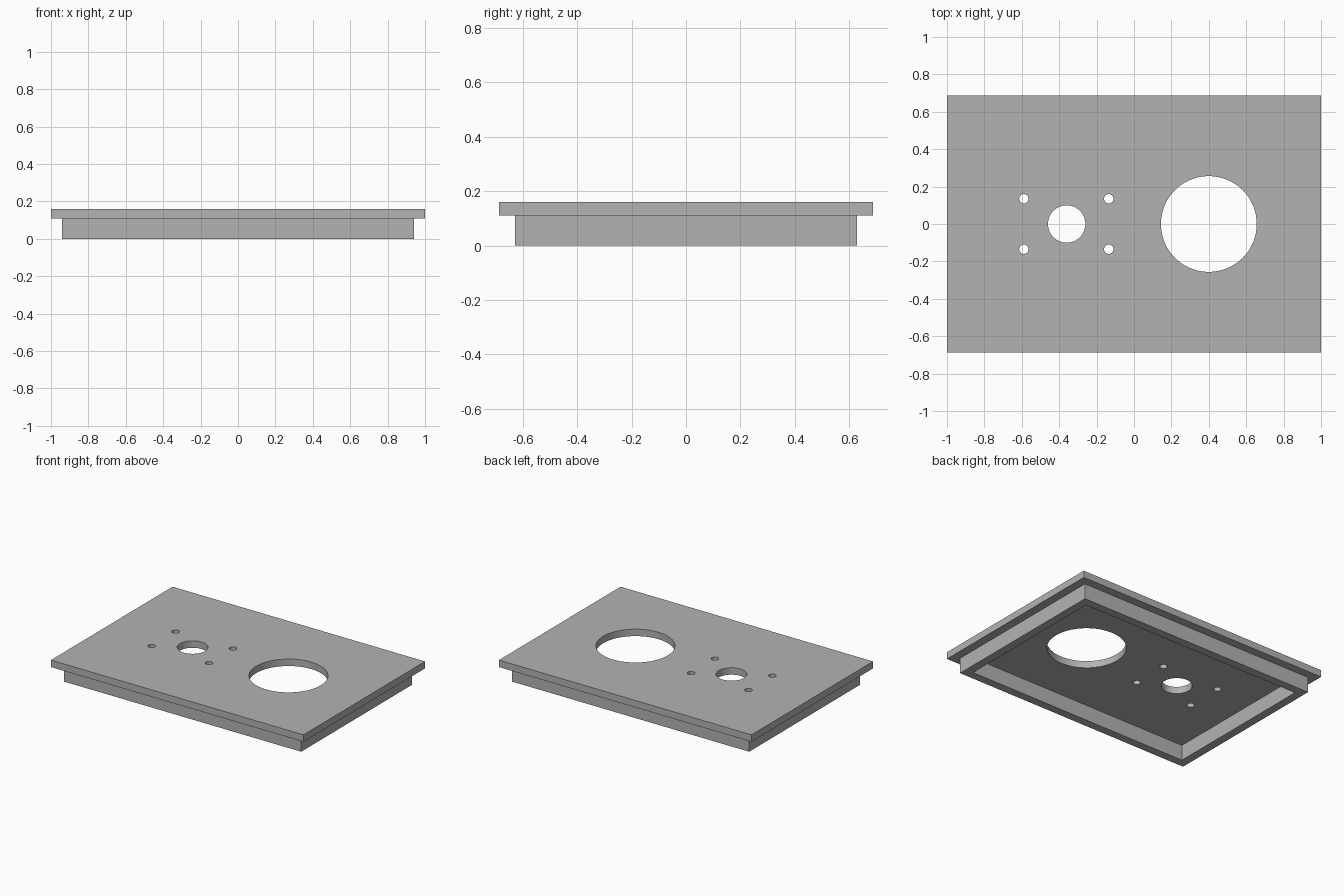
import bpy
import bmesh
from mathutils import Matrix

default = bpy.data.objects.get("Cube")
if default:
    bpy.data.objects.remove(default)

grey = bpy.data.materials.new("plain grey")
grey.use_nodes = True
colour = (0.45, 0.45, 0.45, 1)
grey.diffuse_color = colour
grey.node_tree.nodes["Principled BSDF"].inputs["Base Color"].default_value = colour

TOP, UNDERSIDE = 0.16, 0.11


def make_object(name, bm):
    bmesh.ops.recalc_face_normals(bm, faces=bm.faces)
    mesh = bpy.data.meshes.new(name)
    bm.to_mesh(mesh)
    bm.free()
    mesh.materials.append(grey)
    obj = bpy.data.objects.new(name, mesh)
    bpy.context.collection.objects.link(obj)
    return obj


# Cover plate with its raised rim below: rectangular loops joined from top to pocket
loops = [
    (1.0, 0.6875, TOP), (1.0, 0.6875, UNDERSIDE),
    (0.94, 0.628, UNDERSIDE), (0.94, 0.628, 0),
    (0.88, 0.568, 0), (0.88, 0.568, UNDERSIDE),
]
bm = bmesh.new()
rings = [[bm.verts.new((sx * x, sy * y, z))
          for sx, sy in ((-1, -1), (1, -1), (1, 1), (-1, 1))]
         for x, y, z in loops]
for a, b in zip(rings, rings[1:]):
    for i in range(4):
        j = (i + 1) % 4
        bm.faces.new((a[i], a[j], b[j], b[i]))
bm.faces.new(rings[0])
bm.faces.new(rings[-1])
plate = make_object("rimmed_cover_plate", bm)

# Holes: large opening, medium opening and four screw holes around it
holes = [(0.4, 0, 0.256, 96), (-0.36, 0, 0.1, 64)]
holes += [(-0.362 + sx * 0.227, sy * 0.135, 0.025, 32)
          for sx in (-1, 1) for sy in (-1, 1)]
bm = bmesh.new()
for x, y, radius, sides in holes:
    bmesh.ops.create_cone(bm, cap_ends=True, segments=sides, radius1=radius,
                          radius2=radius, depth=0.4,
                          matrix=Matrix.Translation((x, y, UNDERSIDE)))
cutter = make_object("hole_cutter", bm)
cutter.hide_render = True

cut = plate.modifiers.new("holes", "BOOLEAN")
cut.operation = "DIFFERENCE"
cut.solver = "EXACT"
cut.object = cutter

bpy.ops.object.select_all(action="DESELECT")
plate.select_set(True)
bpy.context.view_layer.objects.active = plate
bpy.ops.object.modifier_apply(modifier=cut.name)
bpy.data.objects.remove(cutter)
bpy.ops.object.shade_smooth_by_angle()
